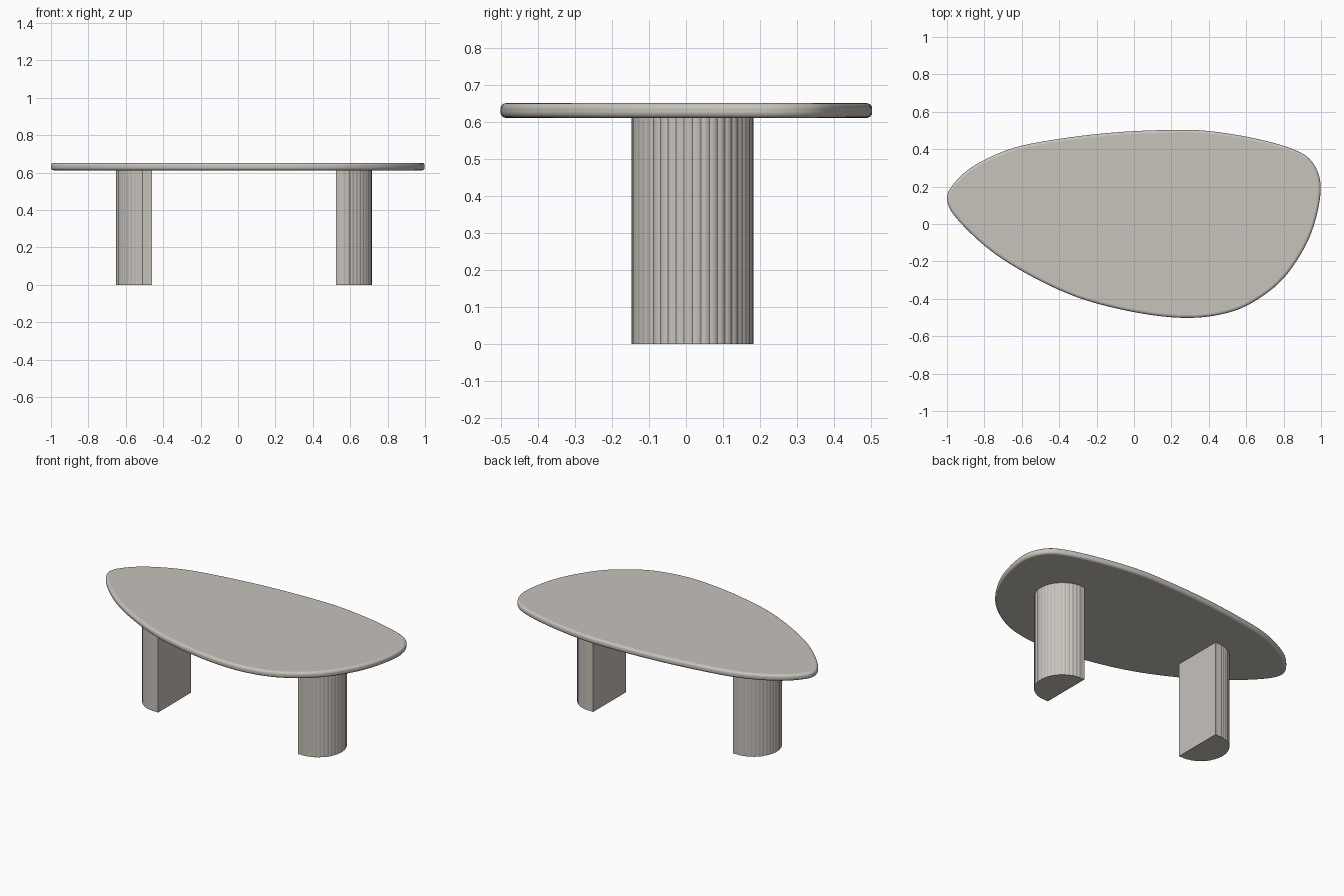
import bpy, bmesh, math
from mathutils import Vector

if "Cube" in bpy.data.objects:
    bpy.data.objects.remove(bpy.data.objects["Cube"])

stone = bpy.data.materials.new("warm grey stone")
stone.diffuse_color = (0.57, 0.54, 0.50, 1)
stone.use_nodes = True
stone.node_tree.nodes["Principled BSDF"].inputs["Base Color"].default_value = stone.diffuse_color

LEG_TOP, TOP = 0.612, 0.652


def prism(name, outline, z0, z1):
    """Extrude a closed counter-clockwise outline between two heights."""
    bm = bmesh.new()
    base = bm.faces.new([bm.verts.new((x, y, z0)) for x, y in outline])
    ext = bmesh.ops.extrude_face_region(bm, geom=[base], use_keep_orig=True)
    verts = [g for g in ext["geom"] if isinstance(g, bmesh.types.BMVert)]
    bmesh.ops.translate(bm, verts=verts, vec=(0, 0, z1 - z0))
    bmesh.ops.recalc_face_normals(bm, faces=bm.faces)
    mesh = bpy.data.meshes.new(name)
    bm.to_mesh(mesh)
    bm.free()
    mesh.materials.append(stone)
    ob = bpy.data.objects.new(name, mesh)
    bpy.context.collection.objects.link(ob)
    return ob


def smooth(ob, degrees):
    bpy.ops.object.select_all(action='DESELECT')
    bpy.context.view_layer.objects.active = ob
    ob.select_set(True)
    bpy.ops.object.shade_smooth_by_angle(angle=math.radians(degrees))


def closed_spline(points, steps):
    """Catmull-Rom curve through a closed loop of points."""
    pts = [Vector(p) for p in points]
    n, out = len(pts), []
    for i in range(n):
        a, b, c, d = (pts[(i + k) % n] for k in (-1, 0, 1, 2))
        for s in range(steps):
            t = s / steps
            out.append(0.5 * (2 * b + (c - a) * t + (2 * a - 5 * b + 4 * c - d) * t * t
                              + (3 * b - a - 3 * c + d) * t ** 3))
    return out


# pebble-shaped table top with a rounded rim
rim = [(-1, 0.13), (-0.94, 0.02), (-0.75, -0.155), (-0.5, -0.305), (-0.25, -0.41),
       (0.05, -0.48), (0.3, -0.502), (0.5, -0.475), (0.65, -0.41), (0.8, -0.29),
       (0.92, -0.11), (0.98, 0.06), (0.997, 0.22), (0.95, 0.335), (0.85, 0.40),
       (0.65, 0.457), (0.4, 0.497), (0.2, 0.503), (-0.1, 0.49), (-0.4, 0.455),
       (-0.65, 0.405), (-0.85, 0.315), (-0.96, 0.22)]
top = prism("table_top", closed_spline(rim, 5), LEG_TOP, TOP)
bevel = top.modifiers.new("rounded rim", 'BEVEL')
bevel.width = 0.015
bevel.segments = 4
bevel.limit_method = 'ANGLE'
bevel.angle_limit = math.radians(50)
smooth(top, 40)

# two D-shaped legs: flat inner face, finely ribbed outer curve
R, RIBS, PER_RIB, DEPTH, CY = 0.165, 22, 4, 0.003, 0.018


def leg_outline(inner_x, outer_x, side):
    centre = outer_x - side * R
    pts = [(inner_x, CY - R)]
    for i in range(RIBS * PER_RIB + 1):
        a = -math.pi / 2 + math.pi * i / (RIBS * PER_RIB)
        r = R - DEPTH * (1 - abs(math.sin(math.pi * i / PER_RIB)))
        pts.append((centre + side * r * math.cos(a), CY + r * math.sin(a)))
    pts.append((inner_x, CY + R))
    return pts


for name, inner, outer, side in (("left_leg", -0.46, -0.652, -1),
                                 ("right_leg", 0.525, 0.717, 1)):
    smooth(prism(name, leg_outline(inner, outer, side), 0, LEG_TOP + 0.002), 30)
